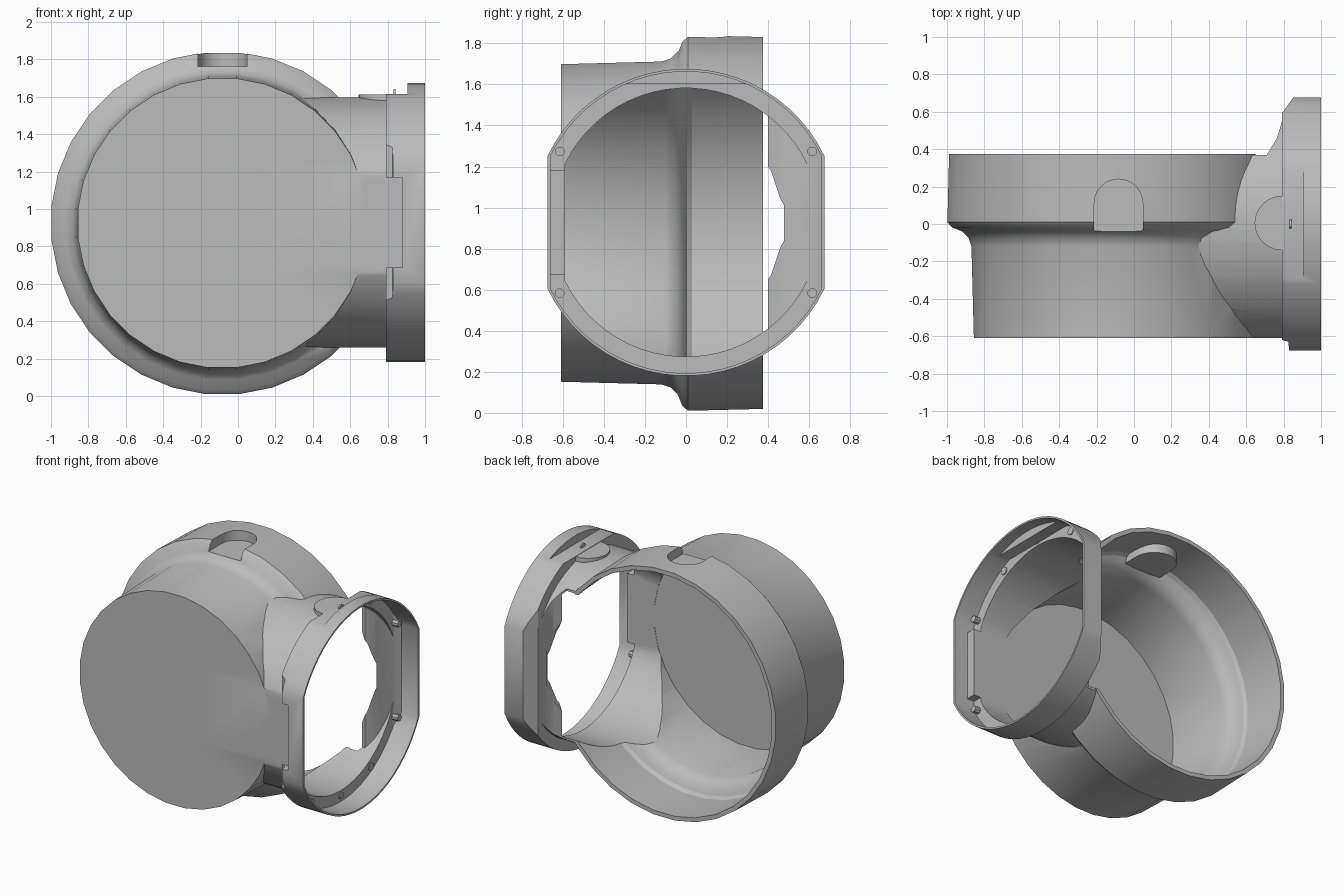
import bpy, bmesh, math
from mathutils import Vector

cube = bpy.data.objects.get("Cube")
if cube:
    bpy.data.objects.remove(cube, do_unlink=True)

GREY = (0.5, 0.5, 0.5, 1)
mat = bpy.data.materials.new("plain_grey")
mat.use_nodes = True
mat.diffuse_color = GREY
mat.node_tree.nodes["Principled BSDF"].inputs["Base Color"].default_value = GREY

CX, CZ = -0.083, 0.925   # axis of the main drum
TZ = 0.928               # axis height of the side tube


def finish(name, bm):
    bmesh.ops.recalc_face_normals(bm, faces=bm.faces)
    me = bpy.data.meshes.new(name)
    bm.to_mesh(me)
    bm.free()
    ob = bpy.data.objects.new(name, me)
    bpy.context.collection.objects.link(ob)
    me.materials.append(mat)
    return ob


def lathe(name, profile, axis, centre, seg):
    """Closed solid of revolution; profile holds (radius, position along axis)."""
    bm = bmesh.new()
    rings = []
    for r, a in profile:
        ring = []
        for i in range(seg):
            t = 2 * math.pi * (i + 0.5) / seg
            c, s = r * math.cos(t), r * math.sin(t)
            p = Vector((c, a, s) if axis == "y" else (a, c, s))
            ring.append(bm.verts.new(p + Vector(centre)))
        rings.append(ring)
    for a, b in zip(rings, rings[1:]):
        for i in range(seg):
            j = (i + 1) % seg
            bm.faces.new((a[i], a[j], b[j], b[i]))
    bm.faces.new(rings[0])
    bm.faces.new(rings[-1])
    return finish(name, bm)


def slab(name, outline, z0, z1):
    """Plan outline (x, y) extruded from z0 to z1."""
    bm = bmesh.new()
    face = bm.faces.new([bm.verts.new((x, y, z0)) for x, y in outline])
    side = bmesh.ops.extrude_face_region(bm, geom=[face], use_keep_orig=True)["geom"]
    for v in side:
        if isinstance(v, bmesh.types.BMVert):
            v.co.z = z1
    return finish(name, bm)


def box(name, x0, x1, y0, y1, z0, z1):
    return slab(name, [(x0, y0), (x1, y0), (x1, y1), (x0, y1)], z0, z1)


def combine(target, other, op):
    mod = target.modifiers.new("cut", "BOOLEAN")
    mod.operation, mod.object, mod.solver = op, other, "EXACT"
    bpy.context.view_layer.objects.active = target
    bpy.ops.object.modifier_apply(modifier=mod.name)
    bpy.data.objects.remove(other, do_unlink=True)


def round_slab(name, outline, radius):
    """Cylinder along x trimmed to a plan outline."""
    ob = lathe(name, [(radius, -0.2), (radius, 1.3)], "x", (0, 0, TZ), 64)
    combine(ob, slab("trim", outline, -1, 3), "INTERSECT")
    return ob


def arch(name, x, y, r, back, z0, z1, turn):
    """Rounded tab; the round end points to +y, or to -x when turn is x."""
    pts = [Vector((r * math.sin(t), r * math.cos(t)))
           for t in [math.pi * (i / 12 - 0.5) for i in range(13)]]
    pts += [Vector((r, -back)), Vector((-r, -back))]
    out = []
    for p in pts:
        out.append((x + p.x, y + p.y) if turn == "y" else (x - p.y, y + p.x))
    return slab(name, out, z0, z1)


# Main drum, side tube and flange as one outer solid
drum = [(0.777, -0.61), (0.79, -0.12), (0.805, -0.075), (0.84, -0.04),
        (0.895, -0.018), (0.919, 0.01), (0.91, 0.375)]
housing = lathe("housing", drum, "y", (CX, 0, CZ), 32)
combine(housing, round_slab("tube", [(0.1, -0.61), (0.86, -0.61), (0.86, 0.62),
        (0.8, 0.58), (0.765, 0.46), (0.71, 0.37), (0.1, 0.37)], 0.668), "UNION")
flange = round_slab("flange", [(0.79, -0.62), (0.825, -0.63), (0.83, -0.675),
        (1, -0.675), (1, 0.675), (0.85, 0.675), (0.79, 0.59)], 0.748)
combine(flange, box("top_flat", 0.7, 0.905, -0.4, 0.4, 1.615, 2), "DIFFERENCE")
combine(flange, box("side_notch", 0.7, 0.88, -0.8, -0.612, TZ - 0.24, TZ + 0.24),
        "DIFFERENCE")
combine(housing, flange, "UNION")
combine(housing, arch("boss", 0.79, 0.005, 0.145, 0.04, 1.5, 1.612, "x"), "UNION")

# Flange recess
recess = round_slab("recess", [(0.835, -0.66), (1.1, -0.66), (1.1, 0.66),
                    (0.865, 0.66), (0.835, 0.61)], 0.735)
combine(recess, box("roof", 0.7, 0.92, -0.4, 0.4, 1.602, 2), "DIFFERENCE")
combine(recess, box("side_floor", 0.8, 0.893, -0.8, -0.59, TZ - 0.253, TZ + 0.253),
        "DIFFERENCE")
combine(housing, recess, "DIFFERENCE")

# Drum cavity, keeping the underside of the top pocket
cavity = lathe("cavity", [(0.757, -0.592), (0.765, -0.1), (0.785, -0.05),
               (0.82, -0.015), (0.865, 0.005), (0.882, 0.03), (0.878, 0.5)],
               "y", (CX, 0, CZ), 32)
combine(cavity, arch("pocket_shell", CX, 0.11, 0.15, 0.2, 1.735, 2, "y"), "DIFFERENCE")
combine(housing, cavity, "DIFFERENCE")

# Tube bore, open towards the back beside the drum rim
combine(housing, round_slab("bore", [(0.2, -0.59), (1.1, -0.59), (1.1, 0.61),
        (0.835, 0.61), (0.785, 0.46), (0.75, 0.4), (0.2, 0.4)], 0.654), "DIFFERENCE")

# Top pocket
combine(housing, arch("pocket", CX, 0.11, 0.13, 0.3, 1.762, 2, "y"), "DIFFERENCE")
parts = [housing]

# Studs and screw pads on the flange floor
for sz in (-1, 1):
    parts.append(lathe("screw_pad", [(0.024, 0.832), (0.024, 0.842)], "x",
                       (0, 0, TZ + sz * 0.69), 16))
    for sy in (-1, 1):
        parts.append(lathe("stud", [(0.024, 0.83), (0.024, 0.88)], "x",
                           (0, sy * 0.615, TZ + sz * 0.345), 8))
        parts.append(lathe("clip_pad", [(0.028, 0.832), (0.028, 0.842)], "x",
                           (0, sy * 0.345, TZ + sz * 0.61), 12))

# Smooth curved walls, keep hard edges
bpy.context.view_layer.update()
for part in parts:
    part.select_set(True)
bpy.context.view_layer.objects.active = housing
bpy.ops.object.shade_smooth_by_angle(angle=math.radians(30))
